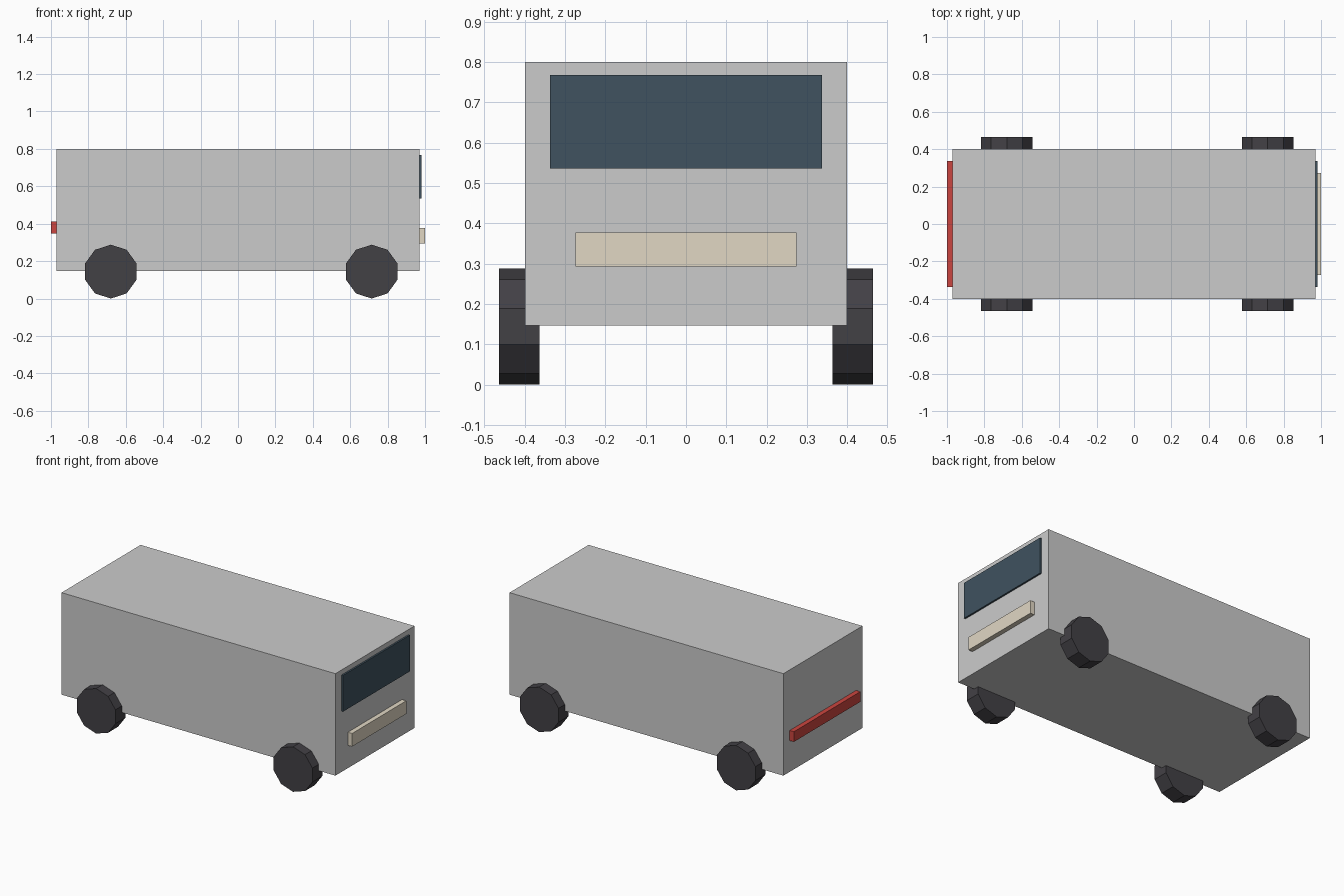
import bpy
import math

if "Cube" in bpy.data.objects:
    bpy.data.objects.remove(bpy.data.objects["Cube"])


def material(name, rgb):
    mat = bpy.data.materials.new(name)
    mat.diffuse_color = (*rgb, 1.0)
    mat.use_nodes = True
    mat.node_tree.nodes["Principled BSDF"].inputs["Base Color"].default_value = mat.diffuse_color
    return mat


def box(name, x, y_half, z, mat=None):
    """Box from x and z ranges, symmetric about y = 0."""
    bpy.ops.mesh.primitive_cube_add(size=1, location=(sum(x) / 2, 0, sum(z) / 2))
    obj = bpy.context.object
    obj.name = name
    obj.scale = (x[1] - x[0], 2 * y_half, z[1] - z[0])
    bpy.ops.object.transform_apply(location=False, rotation=False, scale=True)
    if mat:
        obj.data.materials.append(mat)
    return obj


rubber = material("rubber", (0.055, 0.052, 0.06))
glass = material("glass", (0.05, 0.085, 0.115))
lamp = material("lamp", (0.75, 0.68, 0.55))
red = material("red_lamp", (0.6, 0.06, 0.05))

# Body shell
box("body", (-0.97, 0.97), 0.40, (0.147, 0.80))

# Windscreen and headlight bar at the +x end
box("windscreen", (0.965, 0.981), 0.337, (0.536, 0.768), glass)
box("headlight_bar", (0.965, 1.0), 0.274, (0.293, 0.377), lamp)

# Tail light bar at the -x end
box("tail_light_bar", (-1.0, -0.965), 0.336, (0.347, 0.412), red)

# Ten-sided wheels, a corner pointing straight down
WHEEL_RADIUS, WHEEL_WIDTH, WHEEL_Y = 0.144, 0.10, 0.414
for axle, x in (("rear", -0.68), ("front", 0.715)):
    for side, s in (("right", -1), ("left", 1)):
        bpy.ops.mesh.primitive_cylinder_add(
            vertices=10, radius=WHEEL_RADIUS, depth=WHEEL_WIDTH,
            location=(x, s * WHEEL_Y, WHEEL_RADIUS), rotation=(math.pi / 2, 0, 0))
        wheel = bpy.context.object
        wheel.name = f"{axle}_{side}_wheel"
        wheel.data.materials.append(rubber)
